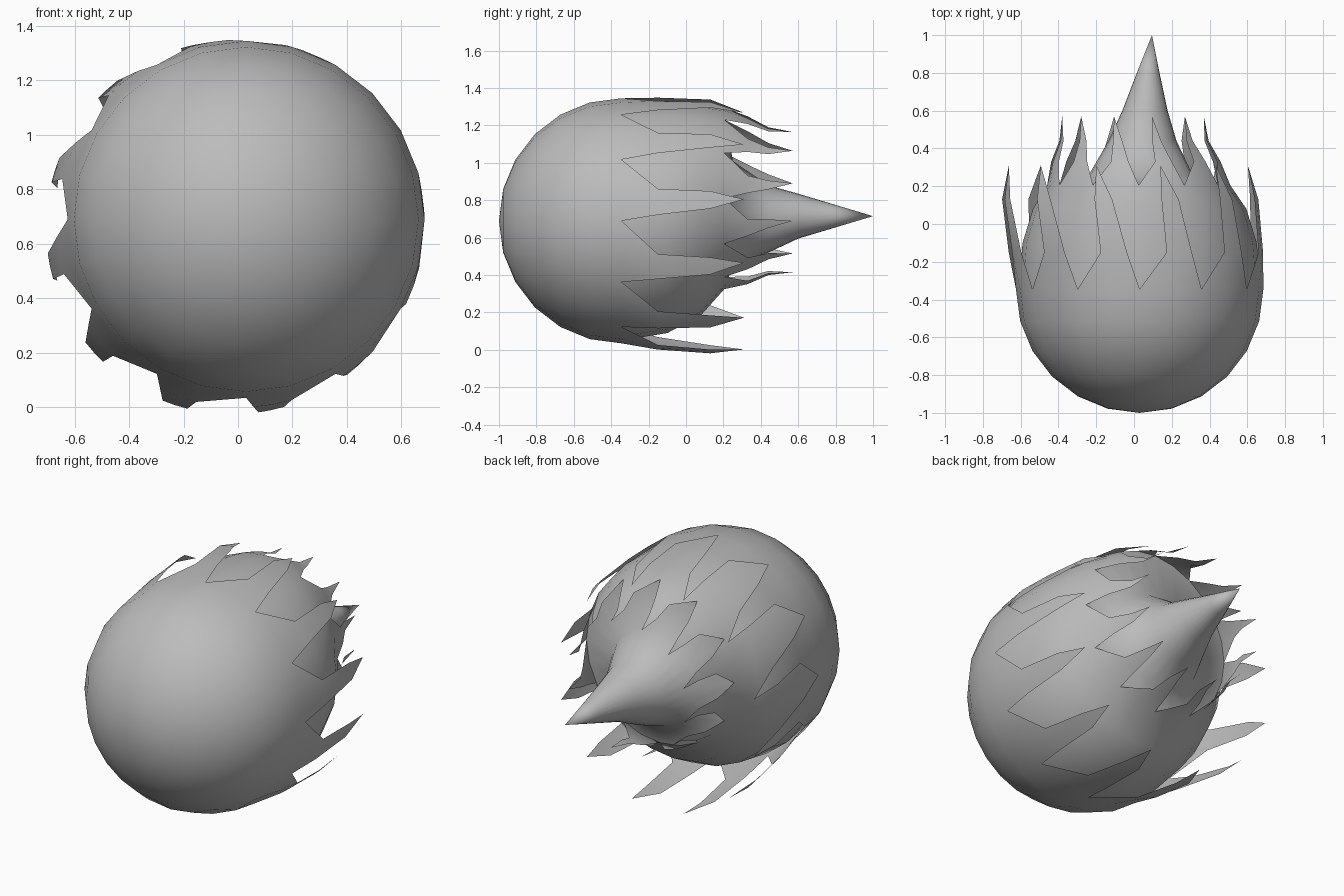
import bpy, bmesh
from math import sin, cos, radians

if "Cube" in bpy.data.objects:
    bpy.data.objects.remove(bpy.data.objects["Cube"])

GREY = (0.5, 0.5, 0.5, 1)
mat = bpy.data.materials.new("plain_grey")
mat.use_nodes = True
mat.diffuse_color = GREY
mat.node_tree.nodes["Principled BSDF"].inputs["Base Color"].default_value = GREY
SEG = 24


def point(bm, row, angle):
    """Vertex on a ring given as (y, centre x, centre z, radius)."""
    y, cx, cz, r = row
    a = radians(angle)
    return bm.verts.new((cx + r * cos(a), y, cz + r * sin(a)))


def loft(bm, rows):
    """Join rings along y; a zero radius makes a pole."""
    prev = None
    for row in rows:
        n = SEG if row[3] > 0 else 1
        ring = [point(bm, row, 360 * i / SEG) for i in range(n)]
        if prev:
            for i in range(SEG):
                j = (i + 1) % SEG
                quad = [prev[i % len(prev)], prev[j % len(prev)],
                        ring[j % n], ring[i % n]]
                bm.faces.new(list(dict.fromkeys(quad)))
        prev = ring


def flames(bm, rows, spans):
    """Twelve swept tongues; spans give start and end angle in each row."""
    for k in range(12):
        prev = None
        for row, (lo, hi) in zip(rows, spans):
            steps = [lo, (lo + hi) / 2, hi] if hi > lo else [lo]
            line = [point(bm, row, 30 * k + s) for s in steps]
            if prev:
                for i in range(2):
                    quad = prev[i:i + 2] + line[i:i + 2][::-1]
                    if len(line) == 1:
                        quad = prev[i:i + 2] + line
                    bm.faces.new(quad)
            prev = line


def dome(r):
    """Front half of a ball as rings from pole to equator."""
    return [(-0.345 - r * cos(radians(t)), 0.03, 0.69, r * sin(radians(t)))
            for t in range(0, 91, 15)]


def finish(name, bm, angle=40):
    bmesh.ops.remove_doubles(bm, verts=bm.verts, dist=0.0005)
    bmesh.ops.recalc_face_normals(bm, faces=bm.faces)
    me = bpy.data.meshes.new(name)
    bm.to_mesh(me)
    bm.free()
    me.materials.append(mat)
    ob = bpy.data.objects.new(name, me)
    bpy.context.collection.objects.link(ob)
    bpy.ops.object.select_all(action="DESELECT")
    ob.select_set(True)
    bpy.context.view_layer.objects.active = ob
    bpy.ops.object.shade_smooth_by_angle(angle=radians(angle))


# Outer shell: front dome with the first ring of flame tongues
bm = bmesh.new()
loft(bm, dome(0.655))
flames(bm, [(-0.345, 0.03, 0.69, 0.655), (-0.15, 0.01, 0.675, 0.675),
            (0.13, -0.02, 0.66, 0.685), (0.31, -0.03, 0.635, 0.655)],
       [(0, 30), (4, 16), (8, 16), (15, 15)])
finish("outer_flame_shell", bm)

# Inner body: ball that narrows towards the second ring of tongues
collar = (0.205, 0.025, 0.81, 0.485)
bm = bmesh.new()
loft(bm, dome(0.64) + [(-0.1, 0.03, 0.71, 0.62), (0.08, 0.03, 0.75, 0.565), collar])
flames(bm, [collar, (0.33, 0.01, 0.80, 0.45),
            (0.44, 0, 0.795, 0.40), (0.57, -0.005, 0.79, 0.388)],
       [(0, 30), (5, 17), (9, 16), (15, 15)])
finish("inner_flame_body", bm)

# Pointed tail, flaring out to close the back of the body
bm = bmesh.new()
loft(bm, [collar, (0.25, 0.035, 0.73, 0.28), (0.44, 0.045, 0.70, 0.18),
          (0.6, 0.058, 0.715, 0.12), (0.8, 0.075, 0.715, 0.06), (1.0, 0.095, 0.715, 0)])
finish("tail_cone", bm, 80)
